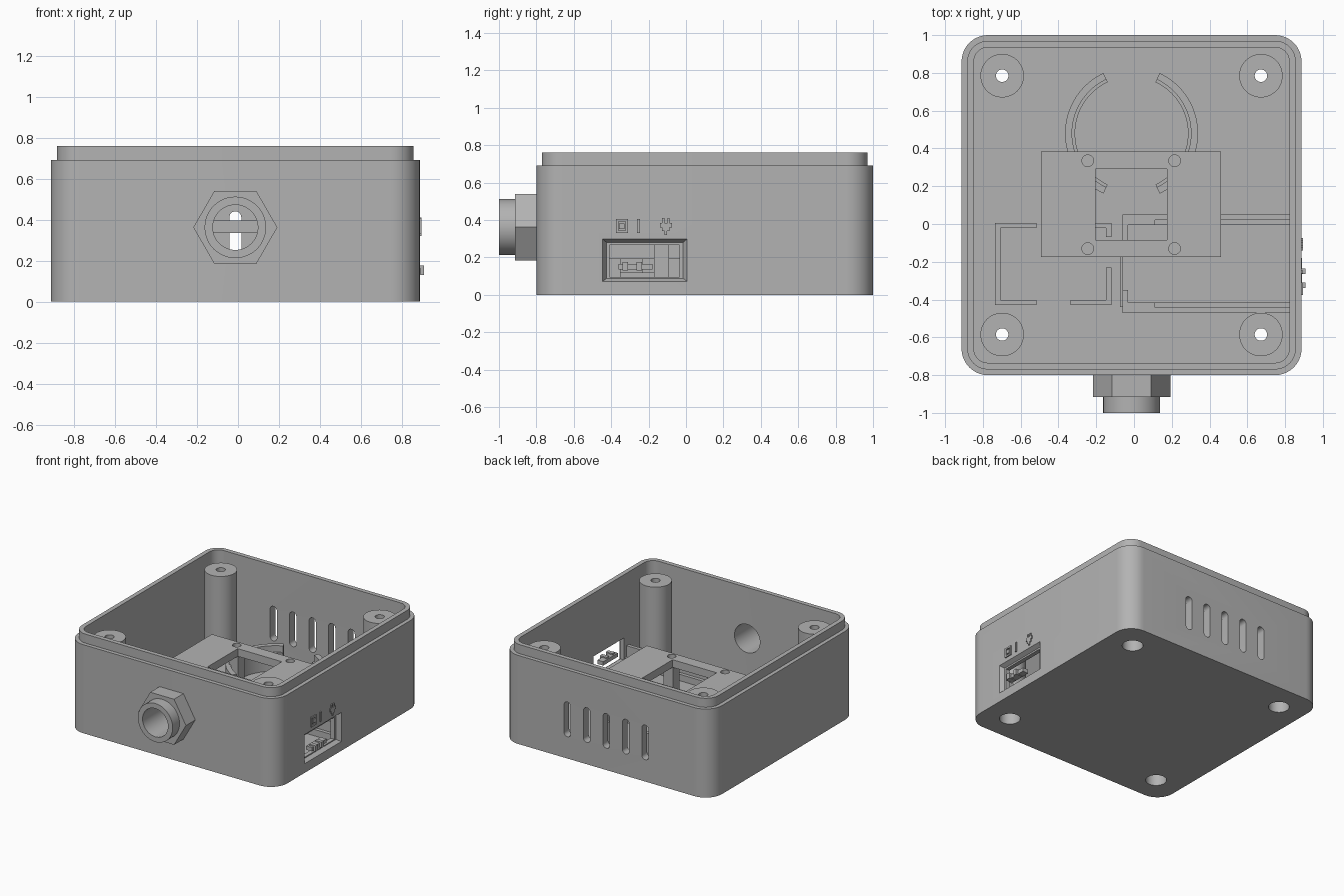
import bpy, bmesh
from math import radians, cos, sin, pi
from mathutils import Vector

cube = bpy.data.objects.get("Cube")
if cube:
    bpy.data.objects.remove(cube, do_unlink=True)

grey = bpy.data.materials.new("plastic_grey")
grey.use_nodes = True
tone = (0.45, 0.45, 0.45, 1)
grey.diffuse_color = tone
grey.node_tree.nodes["Principled BSDF"].inputs["Base Color"].default_value = tone

CX, CY = -0.013, 0.1       # centre of the case
HALF = 0.9                 # half width of the case
FLOOR = 0.06


def rounded(cu, cv, hu, hv, r, steps=10):
    """Rounded rectangle as 2D points."""
    pts = []
    for k, (su, sv) in enumerate(((1, 1), (-1, 1), (-1, -1), (1, -1))):
        for i in range(steps + 1):
            a = (k + i / steps) * pi / 2
            pts.append((cu + su * (hu - r) + r * cos(a), cv + sv * (hv - r) + r * sin(a)))
    return pts


def circle(cu, cv, r, n=48):
    return [(cu + r * cos(2 * pi * i / n), cv + r * sin(2 * pi * i / n)) for i in range(n)]


def rect(u0, u1, v0, v1):
    return [(u0, v0), (u1, v0), (u1, v1), (u0, v1)]


def place(p, axis, d):
    u, v = p
    return {"x": Vector((d, u, v)), "y": Vector((u, d, v)), "z": Vector((u, v, d))}[axis]


def loft(name, sections, axis="z", closed=False):
    """Skin equal-count 2D loops placed along an axis."""
    bm = bmesh.new()
    loops = [[bm.verts.new(place(p, axis, d)) for p in pts] for pts, d in sections]
    n = len(loops[0])
    pairs = list(zip(loops, loops[1:]))
    if closed:
        pairs.append((loops[-1], loops[0]))
    else:
        bm.faces.new(loops[0])
        bm.faces.new(loops[-1])
    for a, b in pairs:
        for i in range(n):
            j = (i + 1) % n
            bm.faces.new((a[i], a[j], b[j], b[i]))
    bmesh.ops.recalc_face_normals(bm, faces=bm.faces)
    mesh = bpy.data.meshes.new(name)
    bm.to_mesh(mesh)
    bm.free()
    mesh.materials.append(grey)
    ob = bpy.data.objects.new(name, mesh)
    bpy.context.collection.objects.link(ob)
    return ob


def prism(name, pts, lo, hi, axis="z"):
    return loft(name, [(pts, lo), (pts, hi)], axis)


def block(name, x0, x1, y0, y1, z0, z1):
    return prism(name, rect(x0, x1, y0, y1), z0, z1)


def tube(name, cu, cv, profile, axis):
    """Closed ring profile of (radius, distance) turned about an axis."""
    return loft(name, [(circle(cu, cv, r), d) for r, d in profile], axis, closed=True)


def carve(ob, cutters):
    """Subtract the cutters, then discard them."""
    for c in cutters:
        c.hide_render = True
        mod = ob.modifiers.new("cut", "BOOLEAN")
        mod.operation, mod.solver, mod.object = "DIFFERENCE", "EXACT", c
    bpy.context.view_layer.update()
    deps = bpy.context.evaluated_depsgraph_get()
    mesh = bpy.data.meshes.new_from_object(ob.evaluated_get(deps))
    ob.modifiers.clear()
    ob.data = mesh
    for c in cutters:
        bpy.data.objects.remove(c, do_unlink=True)


# Case shell with a stepped lip
profile = [(0, 0), (0, 0.69), (0.03, 0.69), (0.03, 0.76), (0.065, 0.76), (0.065, FLOOR)]
case = loft("case_shell", [(rounded(CX, CY, HALF - i, HALF - i, 0.14 - i), z) for i, z in profile])

posts = [(CX + sx * 0.685, CY + sy * 0.685) for sx in (-1, 1) for sy in (-1, 1)]
NZ = 0.362                 # cable gland height
cuts = [prism("gland_bore", circle(CX, NZ, 0.11), -1.1, -0.6, "y")]
for px, py in posts:
    cuts.append(prism("screw_recess", circle(px, py, 0.075), -0.1, 0.2))
for k in range(-2, 3):
    cuts.append(prism("vent", rounded(CX + k * 0.168, 0.305, 0.029, 0.135, 0.0285), 0.85, 1.1, "y"))
# Side window: bevelled recess, then a smaller opening
cuts.append(loft("window_recess", [(rect(-0.447, 0.008, 0.07, 0.3), 0.89),
                                   (rect(-0.425, -0.015, 0.088, 0.28), 0.855)], "x"))
cuts.append(prism("window_opening", rect(-0.41, -0.035, 0.096, 0.267), 0.7, 1.0, "x"))
carve(case, cuts)

# Screw posts, counterbored from below
for px, py in posts:
    tube("screw_post", px, py, [(0.115, FLOOR), (0.115, 0.69), (0.033, 0.69),
                                (0.033, 0.15), (0.075, 0.15), (0.075, FLOOR)], "z")

# Cable gland: hexagonal nut and round collar
nut = prism("gland_nut", circle(CX, NZ, 0.205, 6), -0.915, -0.79, "y")
carve(nut, [prism("nut_bore", circle(CX, NZ, 0.11), -1.1, -0.6, "y")])
tube("gland_collar", CX, NZ, [(0.15, -0.91), (0.15, -1.0), (0.11, -1.0), (0.11, -0.91)], "y")

# Mounting platform with a square opening and screw holes on legs
platform = block("platform", -0.493, 0.46, -0.175, 0.383, 0.335, 0.395)
holes = [(x, y) for x in (-0.245, 0.215) for y in (-0.13, 0.335)]
cuts = [block("platform_opening", -0.205, 0.175, -0.085, 0.29, 0.2, 0.5)]
cuts += [prism("peg_hole", circle(x, y, 0.031, 24), 0.35, 0.5) for x, y in holes]
carve(platform, cuts)
for x, y in holes:
    block("platform_leg", x - 0.04, x + 0.04, y - 0.04, y + 0.04, FLOOR, 0.336)


# Round holder made of two facing arcs
def arc_wall(name, side, r0, r1, top):
    angles = [radians(-65 + 130 * i / 32) for i in range(33)]
    ring = [(CX + side * r1 * cos(a), 0.48 + r1 * sin(a)) for a in angles]
    ring += [(CX + side * r0 * cos(a), 0.48 + r0 * sin(a)) for a in reversed(angles)]
    prism(name, ring, FLOOR - 0.01, top)


for side in (-1, 1):
    arc_wall("holder_arc", side, 0.315, 0.352, 0.25)
    arc_wall("holder_ledge", side, 0.299, 0.316, 0.2)

# Board clips standing on the floor
T, CLIP = 0.027, 0.195


def wall(x0, x1, y0, y1, top=CLIP):
    block("board_clip", x0, x1, y0, y1, FLOOR - 0.01, top)


wall(-0.735, -0.735 + T, -0.43, 0.005)
for x0, x1 in ((-0.735, -0.515), (-0.335, -0.12)):
    wall(x0, x1, -0.43, -0.43 + T)
wall(-0.735, -0.515, 0.005 - T, 0.005)
wall(-0.205, -0.12, 0.005 - T, 0.005)
wall(-0.12 - T, -0.12, -0.43, -0.23)
wall(-0.12 - T, -0.12, -0.07, 0.005)
for y0, y1 in ((-0.47, -0.442), (0.022, 0.05)):
    wall(-0.06, 0.825, y0, y1)
for y0, y1 in ((-0.443, -0.415), (-0.005, 0.023)):
    wall(0.11, 0.825, y0, y1, 0.11)
    wall(-0.06, 0.11, y0, y1)
wall(-0.06, -0.06 + T, -0.443, -0.35)
wall(-0.06, -0.06 + T, -0.09, 0.023)
wall(-0.075, -0.06, -0.44, -0.17, 0.12)

# Connector in the window
block("connector_bar", 0.84, 0.89, -0.36, -0.18, 0.135, 0.165)
for y in (-0.34, -0.265):
    block("connector_tab", 0.85, 0.907, y, y + 0.03, 0.13, 0.175)


# Raised symbols above the window
def plate(name, y0, y1, z0, z1):
    block(name, 0.88, 0.896, y0, y1, z0, z1)


for z in (0.33, 0.392):
    plate("square_symbol", -0.375, -0.31, z, z + 0.013)
for y in (-0.375, -0.323):
    plate("square_symbol", y, y + 0.013, 0.343, 0.392)
plate("square_symbol", -0.357, -0.328, 0.353, 0.382)
plate("bar_symbol", -0.263, -0.247, 0.33, 0.405)
plate("plug_symbol", -0.14, -0.075, 0.36, 0.385)
plate("plug_symbol", -0.127, -0.088, 0.34, 0.36)
plate("plug_symbol", -0.114, -0.101, 0.32, 0.34)
for y in (-0.128, -0.1):
    plate("plug_symbol", y, y + 0.013, 0.385, 0.41)

# Smooth the round surfaces and keep edges sharp
for ob in bpy.context.scene.objects:
    if ob.type == "MESH":
        bpy.ops.object.select_all(action="DESELECT")
        ob.select_set(True)
        bpy.context.view_layer.objects.active = ob
        bpy.ops.object.shade_smooth_by_angle(angle=radians(30))
